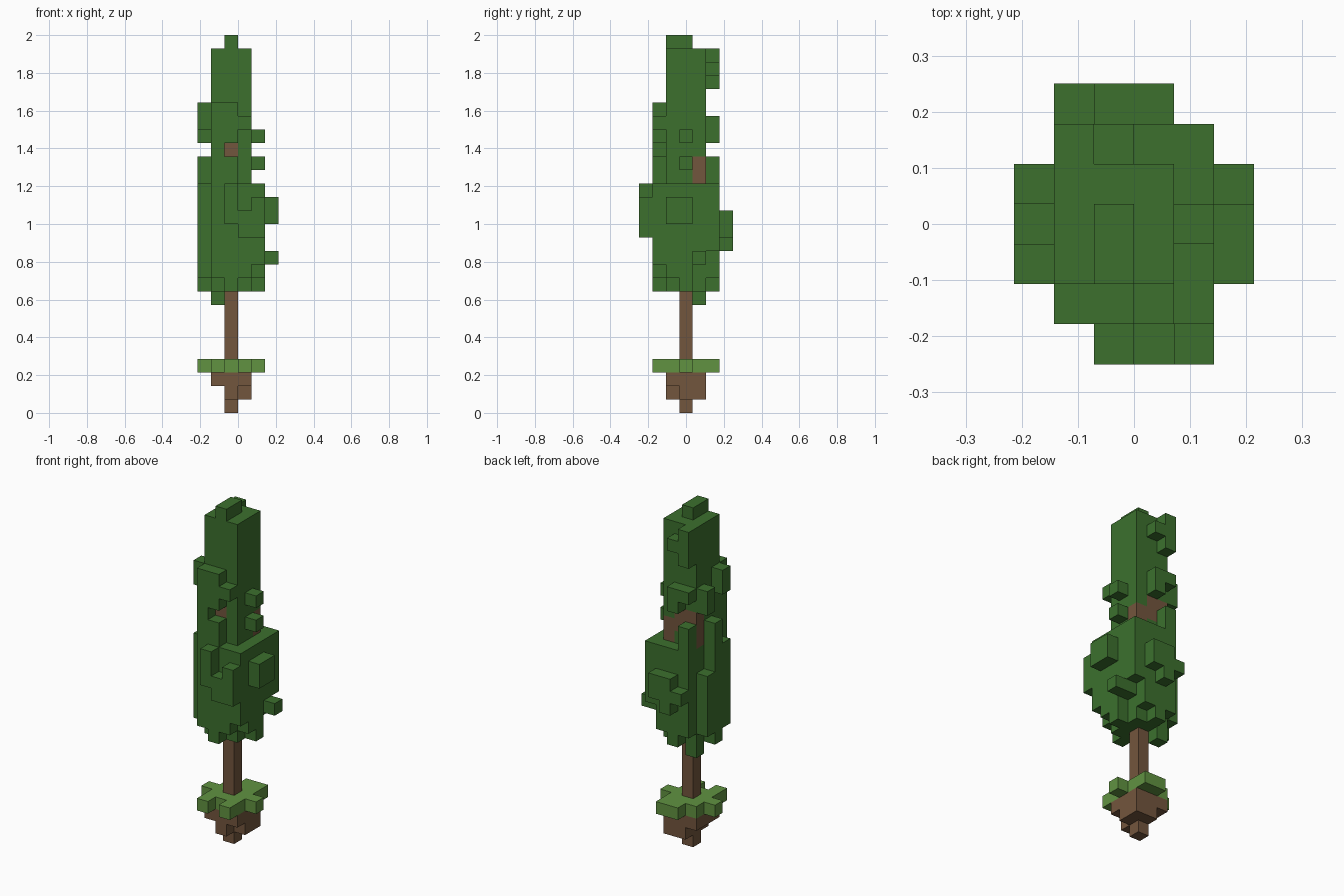
import bpy
import bmesh
from mathutils import Vector

cube = bpy.data.objects.get("Cube")
if cube:
    bpy.data.objects.remove(cube, do_unlink=True)

UNIT = 2 / 28                      # edge of one block
CENTRE = Vector((3, 3.5, 0))       # grid point above the origin


def material(name, colour):
    mat = bpy.data.materials.new(name)
    mat.use_nodes = True
    mat.diffuse_color = (*colour, 1)
    mat.node_tree.nodes["Principled BSDF"].inputs["Base Color"].default_value = (*colour, 1)
    return mat


leaf = material("leaf green", (.045, .163, .027))
grass = material("grass green", (.119, .29, .053))
wood = material("wood brown", (.171, .092, .047))


def box(xs, ys, zs):
    """All grid cells in inclusive ranges."""
    return {(x, y, z) for x in range(xs[0], xs[-1] + 1)
            for y in range(ys[0], ys[-1] + 1)
            for z in range(zs[0], zs[-1] + 1)}


def columns(*items):
    """Upright runs of cells, each given as x, y, lowest, highest."""
    cells = set()
    for x, y, low, high in items:
        cells |= box([x], [y], [low, high])
    return cells


# Root clump, tapering to a single block
roots = box([1, 3], [2, 4], [2]) | box([2], [2, 4], [1]) | box([3], [3, 4], [1])
roots |= columns((2, 3, 0, 0))

# Ragged turf disc around the trunk
turf = box([1, 3], [2, 4], [3]) | box([0, 4], [3], [3])
turf |= columns((1, 1, 3, 3), (3, 1, 3, 3), (2, 5, 3, 3), (3, 5, 3, 3))

# Trunk and the bare wood showing at the crown's waist
trunk = columns((2, 3, 4, 9))
waist = columns((3, 4, 17, 18), (2, 2, 19, 19), (1, 4, 17, 19), (2, 4, 18, 19))

# Crown core with its tip
core = box([1, 3], [2, 4], [9, 26]) | box([2], [2, 3], [27])
core |= columns((1, 4, 8, 8))

# Wide lower crown: one run of columns for each side
lower_left = columns((0, 2, 10, 16), (0, 3, 9, 18), (0, 4, 10, 14))
lower_front = columns((1, 1, 10, 22), (2, 1, 9, 18), (3, 1, 10, 16), (4, 1, 11, 16),
                      (2, 0, 14, 16), (3, 0, 13, 14), (4, 0, 13, 15))
lower_right = columns((4, 2, 10, 16), (4, 3, 9, 16), (4, 4, 11, 16), (5, 4, 11, 11))
lower_right |= box([5], [2, 3], [14, 15])
lower_back = columns((1, 5, 10, 18), (2, 5, 9, 16), (3, 5, 10, 16), (4, 5, 12, 16),
                     (1, 6, 13, 13), (2, 6, 12, 14), (3, 6, 13, 14))

# Loose tufts on the narrow upper crown
tufts = columns((0, 2, 21, 22), (0, 4, 20, 21), (2, 1, 20, 22), (3, 1, 21, 21),
                (4, 3, 18, 18), (4, 3, 20, 20), (1, 5, 21, 21), (2, 5, 20, 21),
                (1, 5, 24, 26), (2, 5, 25, 25))

crown = core | lower_left | lower_front | lower_right | lower_back | tufts
crown -= trunk | waist
parts = {
    "root_clump": (roots, wood),
    "turf": (turf, grass),
    "trunk": (trunk, wood),
    "bare_wood": (waist, wood),
    "leafy_crown": (crown, leaf),
}
solid = set().union(*(cells for cells, _ in parts.values()))


def build(name, cells, mat):
    """Skin the outside of the cells with flat faces."""
    bm = bmesh.new()
    shared = {}

    def corner(point):
        key = tuple(round(c) for c in point)
        if key not in shared:
            shared[key] = bm.verts.new((Vector(key) - CENTRE) * UNIT)
        return shared[key]

    for cell in sorted(cells):
        base = Vector(cell)
        for axis in range(3):
            for side in (0, 1):
                step = Vector((0, 0, 0))
                step[axis] = 2 * side - 1
                if tuple(int(c) for c in base + step) in solid:
                    continue
                u, v = Vector((0, 0, 0)), Vector((0, 0, 0))
                u[(axis + 1) % 3] = v[(axis + 2) % 3] = 1
                start = base + step * side
                ring = [start, start + u, start + u + v, start + v]
                if not side:
                    ring.reverse()
                bm.faces.new([corner(p) for p in ring])
    mesh = bpy.data.meshes.new(name)
    bm.to_mesh(mesh)
    bm.free()
    mesh.materials.append(mat)
    bpy.context.collection.objects.link(bpy.data.objects.new(name, mesh))


for name, (cells, mat) in parts.items():
    build(name, cells, mat)
